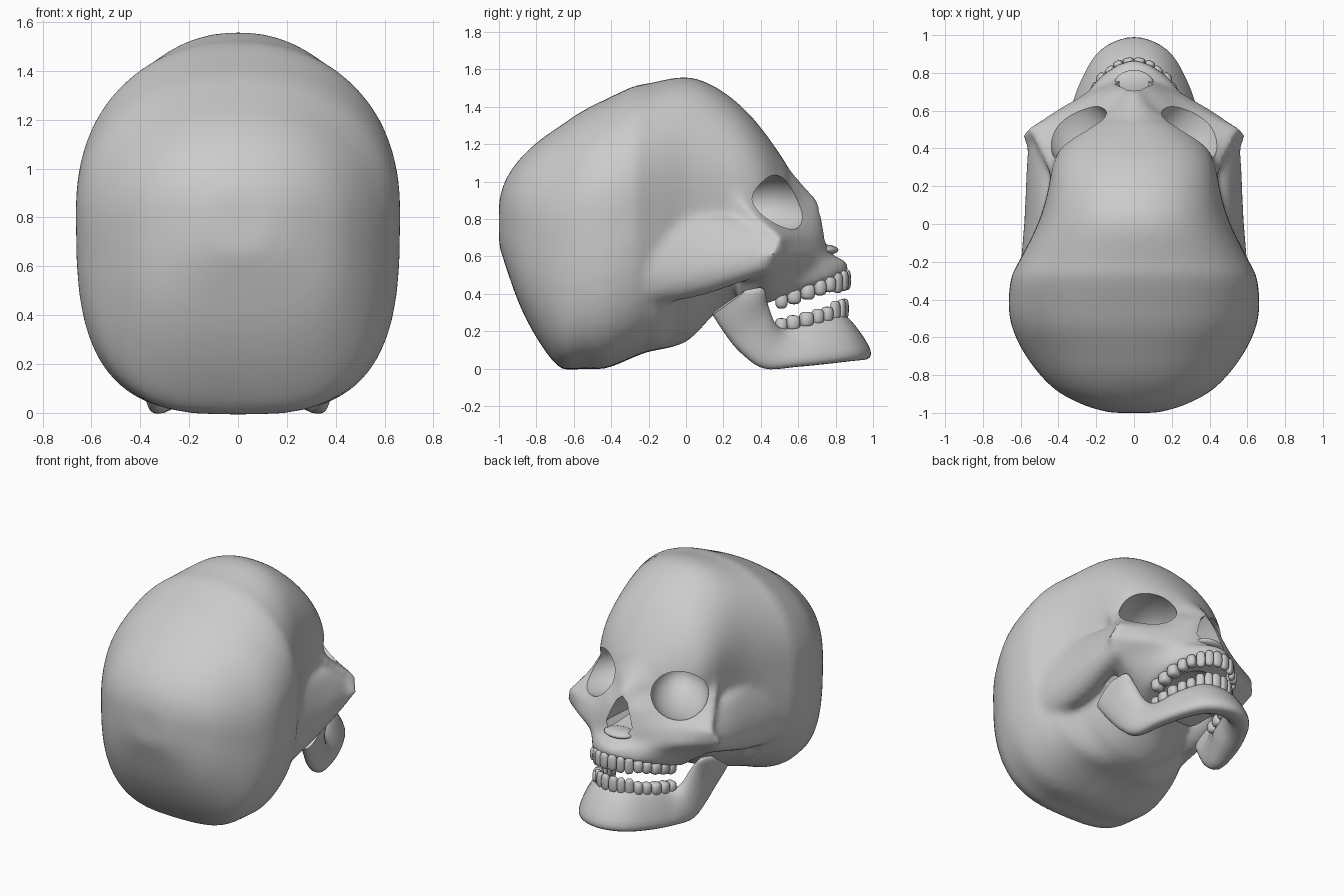
import bpy, bmesh, math
from mathutils import Vector, Matrix

if "Cube" in bpy.data.objects:
    bpy.data.objects.remove(bpy.data.objects["Cube"])

def make(name, bm):
    bmesh.ops.recalc_face_normals(bm, faces=bm.faces)
    me = bpy.data.meshes.new(name)
    bm.to_mesh(me); bm.free()
    ob = bpy.data.objects.new(name, me)
    bpy.context.collection.objects.link(ob)
    return ob

def loft(bm, rings):
    vs = [[bm.verts.new(p) for p in r] for r in rings]
    n = len(vs[0])
    for a, b in zip(vs, vs[1:]):
        for i in range(n):
            bm.faces.new((a[i], a[(i+1) % n], b[(i+1) % n], b[i]))
    bm.faces.new(vs[0]); bm.faces.new(vs[-1])

def spline(pts, steps):
    pts = [Vector(p) for p in pts]
    P = [2*pts[0]-pts[1]] + pts + [2*pts[-1]-pts[-2]]
    out = []
    for i in range(1, len(P)-2):
        a, b, c, d = P[i-1:i+3]
        for k in range(steps):
            t = k/steps
            out.append(.5*(2*b + (c-a)*t + (2*a-5*b+4*c-d)*t*t + (3*b-a-3*c+d)*t**3))
    return out + [pts[-1]]

def spow(v, e):
    return math.copysign(abs(v)**e, v)

def bar(bm, st, steps=5, n=20, e=.8):
    # bar swept along stations: bottom xyz, top xyz, bottom and top thickness
    s = spline(st, steps)
    mids = [(Vector(p[0:3])+Vector(p[3:6]))/2 for p in s]
    rings = []
    for i, p in enumerate(s):
        t = mids[min(i+1, len(s)-1)] - mids[max(i-1, 0)]
        nrm = Vector((t.y, -t.x, 0)).normalized()
        half = (Vector(p[3:6])-Vector(p[0:3]))/2
        ring = []
        for k in range(n):
            a = 2*math.pi*k/n
            c, d = spow(math.cos(a), e), spow(math.sin(a), e)
            th = p[6]*(1-c)/2 + p[7]*(1+c)/2
            ring.append(mids[i] + half*c + nrm*d*th/2)
        rings.append(ring)
    loft(bm, rings)

def ball(bm, loc, rad, rotz=0, u=32, v=20, box=1):
    r = bmesh.ops.create_uvsphere(bm, u_segments=u, v_segments=v, radius=1)
    m = Matrix.Translation(loc) @ Matrix.Rotation(rotz, 4, 'Z')
    for w in r['verts']:
        w.co = m @ Vector([spow(w.co[i], box)*rad[i] for i in range(3)])

def smooth(ob, angle):
    bpy.ops.object.select_all(action='DESELECT')
    ob.select_set(True)
    bpy.context.view_layer.objects.active = ob
    bpy.ops.object.shade_smooth_by_angle(angle=math.radians(angle))

# Braincase: y, top, bottom, half width
bm = bmesh.new()
rings = []
for y, zt, zb, w in spline([(-1, .90, .66, .12), (-.965, 1.01, .55, .25), (-.89, 1.12, .34, .40),
                     (-.79, 1.215, .15, .505), (-.67, 1.30, .0, .59), (-.55, 1.38, .0, .645),
                     (-.43, 1.44, .0, .665), (-.28, 1.51, .06, .65), (-.2, 1.525, .09, .61),
                     (0, 1.56, .14, .51), (.16, 1.505, .30, .46), (.31, 1.39, .40, .43),
                     (.43, 1.25, .45, .37), (.54, 1.09, .60, .22)], 3):
    zc = zb + .58*(zt-zb)
    ring = []
    for k in range(48):
        a = 2*math.pi*k/48
        e = .92 if math.sin(a) > 0 else (.64 if y < -.1 else .9)
        h = zt-zc if math.sin(a) > 0 else zc-zb
        ring.append((w*spow(math.cos(a), e), y, zc + h*spow(math.sin(a), e)))
    rings.append(ring)
loft(bm, rings)

# Face: z, tilt, centre y, then three outline points (x, y)
rings = []
for z, tilt, yc, *o in [(1.08, 0, .54, .15, .50, .30, .37, .40, .22),
                        (.97, 0, .635, .14, .57, .30, .47, .43, .30),
                        (.90, 0, .705, .09, .63, .28, .49, .46, .29),
                        (.80, 0, .73, .12, .70, .30, .54, .50, .38),
                        (.70, 0, .745, .13, .73, .36, .605, .565, .51),
                        (.60, 0, .785, .15, .74, .40, .615, .605, .46),
                        (.54, .2, .86, .18, .765, .31, .62, .48, .44),
                        (.43, .37, .875, .18, .785, .255, .63, .27, .45)]:
    half = [(0, yc), o[0:2], o[2:4], o[4:6]]
    full = [(-x, y) for x, y in half[:0:-1]] + half
    pts = [(p.x, p.y) for p in spline(full, 5)]
    xb, yb = o[4]*.8, o[5]-.16
    pts += [(xb, yb), (-xb, yb)]
    rings.append([(x, y, z + tilt*(y-.65)) for x, y in pts])
loft(bm, rings)

# Cheek arches
for s in (1, -1):
    bar(bm, [(s*.49, .47, .52, s*.47, .44, .74, .19, .10), (s*.48, .30, .46, s*.46, .26, .80, .26, .10),
             (s*.47, .05, .38, s*.48, .03, .82, .29, .10), (s*.49, -.22, .34, s*.50, -.22, .80, .26, .14),
             (s*.50, -.42, .34, s*.50, -.42, .78, .2, .12)], 5, 24, 1)

skull = make("cranium_and_face", bm)
r = skull.modifiers.new("merge", 'REMESH')
r.mode = 'VOXEL'; r.voxel_size = .018
sm = skull.modifiers.new("soften", 'SMOOTH')
sm.factor = .5; sm.iterations = 22

# Cutters: eye sockets, nose opening, palate
cutters = []
for s in (1, -1):
    bm = bmesh.new()
    ball(bm, (s*.265, .45, .88), (.185, .30, .155), -s*.62)
    cutters.append(make("eye_socket_cutter", bm))
bm = bmesh.new()
pear = [(0, .875), (.04, .84), (.075, .76), (.10, .69), (.075, .65), (.02, .645)]
pear = pear + [(-x, z) for x, z in pear[:0:-1]]
loft(bm, [[(x*k, y, .74+(z-.74)*k) for x, z in pear] for y, k in ((.50, .6), (.70, 1), (.95, 1.05))])
cutters.append(make("nose_cutter", bm))
bm = bmesh.new()
ball(bm, (0, .57, .36), (.17, .23, .12))
cutters.append(make("palate_cutter", bm))
for c in cutters:
    c.hide_render = True
    b = skull.modifiers.new("cut", 'BOOLEAN')
    b.object = c; b.operation = 'DIFFERENCE'; b.solver = 'EXACT'
dg = bpy.context.evaluated_depsgraph_get()
baked = bpy.data.meshes.new_from_object(skull.evaluated_get(dg))
skull.modifiers.clear()
skull.data = baked
for c in cutters:
    bpy.data.objects.remove(c)
smooth(skull, 40)

# Nasal spine
bm = bmesh.new()
ball(bm, (0, .74, .635), (.105, .075, .028), u=20, v=12)
smooth(make("nasal_spine", bm), 60)

# Lower jaw
side = [(.14, .885, .04, .115, .805, .28, .17, .08), (.235, .755, .025, .20, .68, .25, .14, .08),
        (.295, .60, .01, .25, .53, .215, .13, .09), (.335, .42, .0, .30, .47, .25, .11, .09),
        (.36, .30, .08, .35, .43, .36, .10, .07), (.39, .20, .20, .40, .41, .43, .09, .06),
        (.41, .14, .29, .42, .32, .42, .09, .06)]
mirror = [(-p[0], p[1], p[2], -p[3], *p[4:]) for p in side[::-1]]
bm = bmesh.new()
bar(bm, mirror + [(0, .935, .045, 0, .83, .29, .19, .08)] + side, 5, 24)
smooth(make("lower_jaw", bm), 60)

# Teeth: eight per side on each arch
def teeth(name, arch, z0, slope, up):
    bm = bmesh.new()
    path = spline(arch, 40)
    L = [0]
    for a, b in zip(path, path[1:]):
        L.append(L[-1] + (b-a).length)
    widths = [.055, .048, .052, .054, .056, .068, .068, .058]
    k = L[-1]/sum(widths)
    d = 0
    for i, w in enumerate(widths):
        mid = d + w*k/2
        d += w*k
        j = max(1, min(len(L)-2, next(q for q, l in enumerate(L) if l >= mid)))
        p, t = path[j], path[j+1]-path[j-1]
        h = .055 if i < 3 else .042
        deep = .022 if i < 3 else (.035 if i < 5 else .042)
        z = z0 + slope*(p.y-.5) + up*h*.5
        for s in (1, -1):
            ball(bm, (s*p.x, p.y, z), (w*k*.52, deep, h), s*math.atan2(t.y, t.x), 12, 8, .65)
    smooth(make(name, bm), 60)

teeth("upper_teeth", [(0, .865), (.09, .84), (.17, .76), (.215, .65), (.235, .48)], .38, .34, -1)
teeth("lower_teeth", [(0, .855), (.09, .825), (.165, .74), (.21, .64), (.24, .48)], .205, .25, 1)
